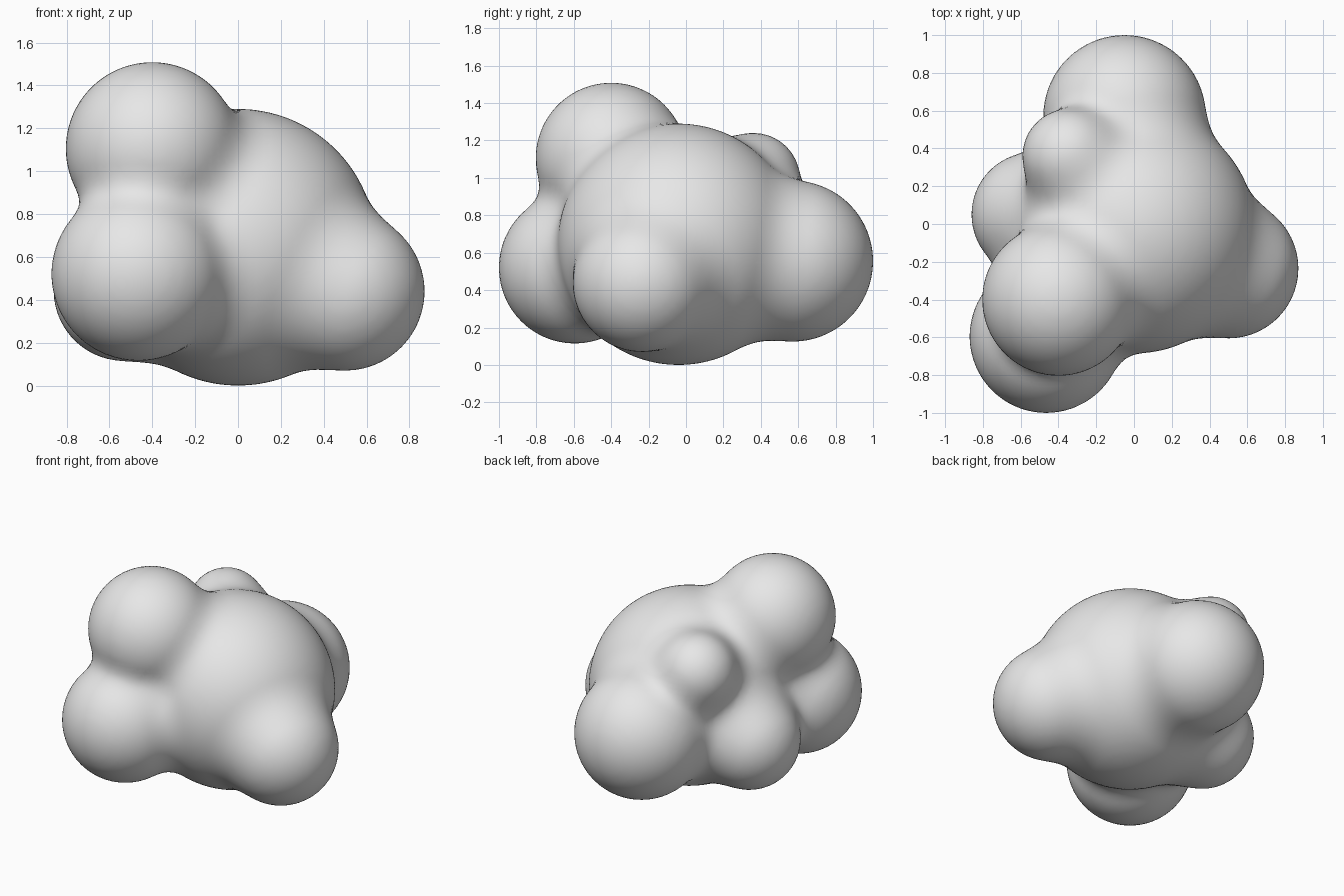
import bpy, bmesh
from mathutils import Vector, Matrix

if "Cube" in bpy.data.objects:
    bpy.data.objects.remove(bpy.data.objects["Cube"])

# Balls that make up the lump: centre x, y, z and radius
BALLS = [
    (0.00, -0.04, 0.645, 0.645),   # core
    (-0.40, -0.40, 1.105, 0.403),  # upper front left
    (-0.465, -0.595, 0.52, 0.405), # lower front left
    (0.50, -0.235, 0.44, 0.37),    # right
    (-0.05, 0.57, 0.555, 0.43),    # back
    (-0.34, 0.36, 0.99, 0.25),     # small upper back
    (-0.53, 0.05, 0.445, 0.33),    # left
]
BLEND = 0.14
balls = [(Vector(b[:3]), b[3]) for b in BALLS]


def distance(p):
    """Signed distance to the softly blended balls."""
    d = None
    for c, r in balls:
        e = (p - c).length - r
        if d is None:
            d = e
        else:
            h = max(BLEND - abs(d - e), 0.0) / BLEND
            d = min(d, e) - h * h * BLEND * 0.25
    return d


def gradient(p, e=0.004):
    g = Vector([distance(p + a) - distance(p - a)
                for a in (Vector((e, 0, 0)), Vector((0, e, 0)), Vector((0, 0, e)))])
    return g.normalized()


# Overlapping spheres, slightly inflated so the seams are bridged
bm = bmesh.new()
for c, r in balls:
    bmesh.ops.create_icosphere(bm, subdivisions=4, radius=r + 0.01,
                               matrix=Matrix.Translation(c))
mesh = bpy.data.meshes.new("blob_body")
bm.to_mesh(mesh)
bm.free()
body = bpy.data.objects.new("blob_body", mesh)
bpy.context.collection.objects.link(body)
bpy.context.view_layer.objects.active = body
body.select_set(True)

# Fuse into one skin
remesh = body.modifiers.new("fuse", 'REMESH')
remesh.mode = 'VOXEL'
remesh.voxel_size = 0.035
bpy.ops.object.modifier_apply(modifier=remesh.name)

# Relax, then pull the skin onto the blended surface
bm = bmesh.new()
bm.from_mesh(body.data)
for step in range(3):
    bmesh.ops.smooth_vert(bm, verts=bm.verts, factor=0.5,
                          use_axis_x=True, use_axis_y=True, use_axis_z=True)
    for v in bm.verts:
        v.co -= gradient(v.co) * distance(v.co)
for v in bm.verts:
    v.co -= gradient(v.co) * distance(v.co)
bmesh.ops.recalc_face_normals(bm, faces=bm.faces)
for f in bm.faces:
    f.smooth = True
bm.to_mesh(body.data)
bm.free()

# Plain grey
grey = bpy.data.materials.new("light grey")
grey.diffuse_color = (0.8, 0.8, 0.8, 1.0)
grey.use_nodes = True
grey.node_tree.nodes["Principled BSDF"].inputs["Base Color"].default_value = grey.diffuse_color
body.data.materials.clear()
body.data.materials.append(grey)
